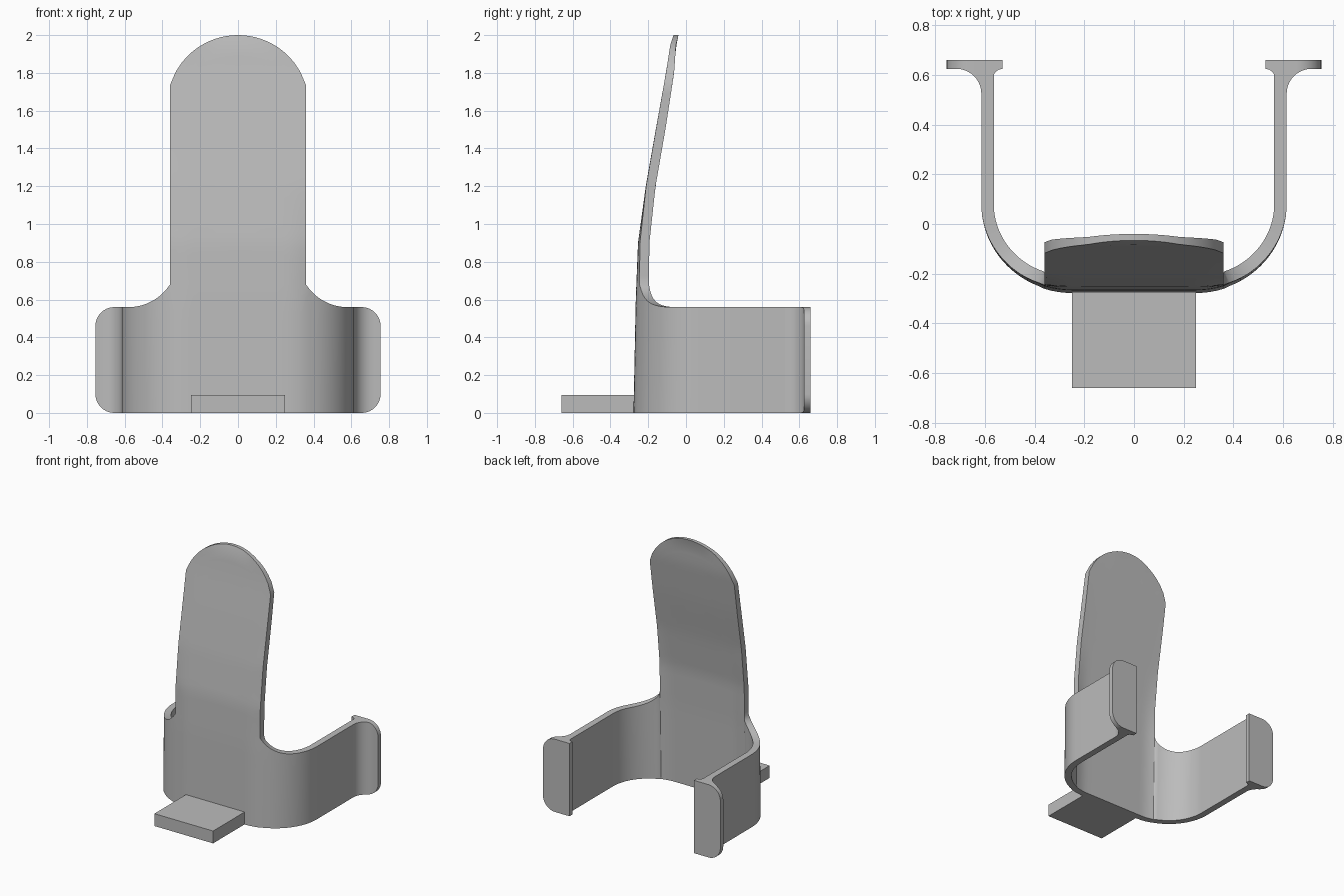
import bpy, bmesh, math

cube = bpy.data.objects.get("Cube")
if cube:
    bpy.data.objects.remove(cube)

grey = bpy.data.materials.new("plain_grey")
grey.use_nodes = True
COLOUR = (0.5, 0.5, 0.5, 1)
grey.diffuse_color = COLOUR
grey.node_tree.nodes["Principled BSDF"].inputs["Base Color"].default_value = COLOUR

HALF, BAND, NECK = 0.36, 0.56, 0.68      # panel half width, band height, panel root
RX, RY, CX, CY = 0.365, 0.355, 0.25, 0.08  # plan ellipse of the band corner
T0 = math.asin((HALF - CX) / RX)


def finish(name, bm, smooth=True):
    bmesh.ops.recalc_face_normals(bm, faces=bm.faces)
    mesh = bpy.data.meshes.new(name)
    bm.to_mesh(mesh)
    bm.free()
    obj = bpy.data.objects.new(name, mesh)
    bpy.context.collection.objects.link(obj)
    mesh.materials.append(grey)
    bpy.ops.object.select_all(action='DESELECT')
    obj.select_set(True)
    bpy.context.view_layer.objects.active = obj
    if smooth:
        bpy.ops.object.shade_smooth_by_angle(angle=math.radians(35))
    return obj


def interp(knots, z):
    for (a, p), (b, q) in zip(knots, knots[1:]):
        if z <= b:
            return p + (q - p) * (z - a) / (b - a)
    return knots[-1][1]


LEAN = [(0, -0.278), (0.6, -0.266), (0.9, -0.254), (1.2, -0.213),
        (1.5, -0.16), (1.8, -0.106), (1.95, -0.083), (2, -0.066)]
THICK = [(0, 0.05), (1.5, 0.05), (1.8, 0.043), (2, 0.026)]
FADE = [(0, 1), (NECK, 1), (1.2, 0.1), (1.75, 0)]


def bow(x):
    """How far the plan curve falls back from its flat middle."""
    d = max(0, abs(x) - CX) / RX
    return RY * (1 - math.sqrt(max(0, 1 - d * d)))


def band_top(x):
    """Band height with the concave sweep up to the panel."""
    r, d = 0.262, max(0, 0.58 - abs(x))
    return BAND + r - math.sqrt(r * r - d * d)


def panel_top(x):
    r = 0.377
    return 2 - r + math.sqrt(r * r - x * x)


# Plan columns: x, outer y, inward normal, share of the lean
arc = []
for i in range(1, 19):
    t = T0 + (math.pi / 2 - T0) * i / 18
    s, c = math.sin(t), math.cos(t)
    arc.append((CX + RX * s, CY - RY * c, -s, c, c / math.cos(T0)))
side = arc + [(CX + RX, y, -1, 0, 0) for y in (0.25, 0.42, 0.6)]
middle = [(HALF * i / 12, bow(HALF * i / 12) + LEAN[0][1], 0, 1, 1) for i in range(-12, 13)]
columns = [(-x, y, -nx, ny, w) for x, y, nx, ny, w in reversed(side)] + middle + side

# Curved band and tall leaning panel in one shell
bm = bmesh.new()
outer, inner = {}, {}
LOW, HIGH = 10, 34
for i, (x, y, nx, ny, w) in enumerate(columns):
    centre = abs(x) <= HALF + 1e-6
    for k in range(HIGH + 1 if centre else LOW + 1):
        if k <= LOW:
            z = (NECK if centre else band_top(x)) * k / LOW
        else:
            z = NECK + (panel_top(x) - NECK) * (k - LOW) / (HIGH - LOW)
        if centre:
            py = interp(LEAN, z) + bow(x) * interp(FADE, z)
        else:
            py = y + w * (interp(LEAN, z) - LEAN[0][1])
        th = interp(THICK, z)
        outer[i, k] = bm.verts.new((x, py, z))
        inner[i, k] = bm.verts.new((x + nx * th, py + ny * th, z))
pair = {outer[key]: inner[key] for key in outer}
skin = []
for i, k in outer:
    ring = [(i, k), (i + 1, k), (i + 1, k + 1), (i, k + 1)]
    if all(key in outer for key in ring):
        skin.append(bm.faces.new([outer[key] for key in ring]))
        bm.faces.new([inner[key] for key in reversed(ring)])
rim = [e for f in skin for e in f.edges if len(e.link_faces) == 1]
for e in rim:
    a, b = e.verts
    bm.faces.new((a, b, pair[b], pair[a]))
finish("band_and_back_panel", bm)


# End pads: flared into the arms, with rounded outer corners
def pad_sections():
    back, face, edge, r = 0.66, 0.625, 0.755, 0.1
    xs = [(0.53, face), (0.545, 0.622), (0.558, 0.613), (0.565, 0.6), (0.6149, 0.6)]
    for i in range(11):
        a = math.pi / 2 * i / 10
        xs.append((0.715 - r * math.cos(a), 0.525 + r * math.sin(a)))
    xs += [(0.73, face), (0.742, face), (0.75, face), (0.7535, face), (edge, face)]
    for x, front in xs:
        d = max(0, x - (edge - r))
        cut = r - math.sqrt(max(0, r * r - d * d))
        yield [(x, front, cut), (x, back, cut), (x, back, BAND - cut), (x, front, BAND - cut)]


for name, sign in (("left_end_pad", 1), ("right_end_pad", -1)):
    bm = bmesh.new()
    rings = [[bm.verts.new((sign * x, y, z)) for x, y, z in sec] for sec in pad_sections()]
    for a, b in zip(rings, rings[1:]):
        for j in range(4):
            n = (j + 1) % 4
            bm.faces.new((a[j], a[n], b[n], b[j]))
    bm.faces.new(rings[0])
    bm.faces.new(rings[-1])
    finish(name, bm)

# Flat foot tab at the front
bm = bmesh.new()
bmesh.ops.create_cube(bm, size=1)
bmesh.ops.scale(bm, vec=(0.5, 0.4, 0.095), verts=bm.verts)
bmesh.ops.translate(bm, vec=(0, -0.46, 0.0475), verts=bm.verts)
finish("front_foot_tab", bm, smooth=False)
